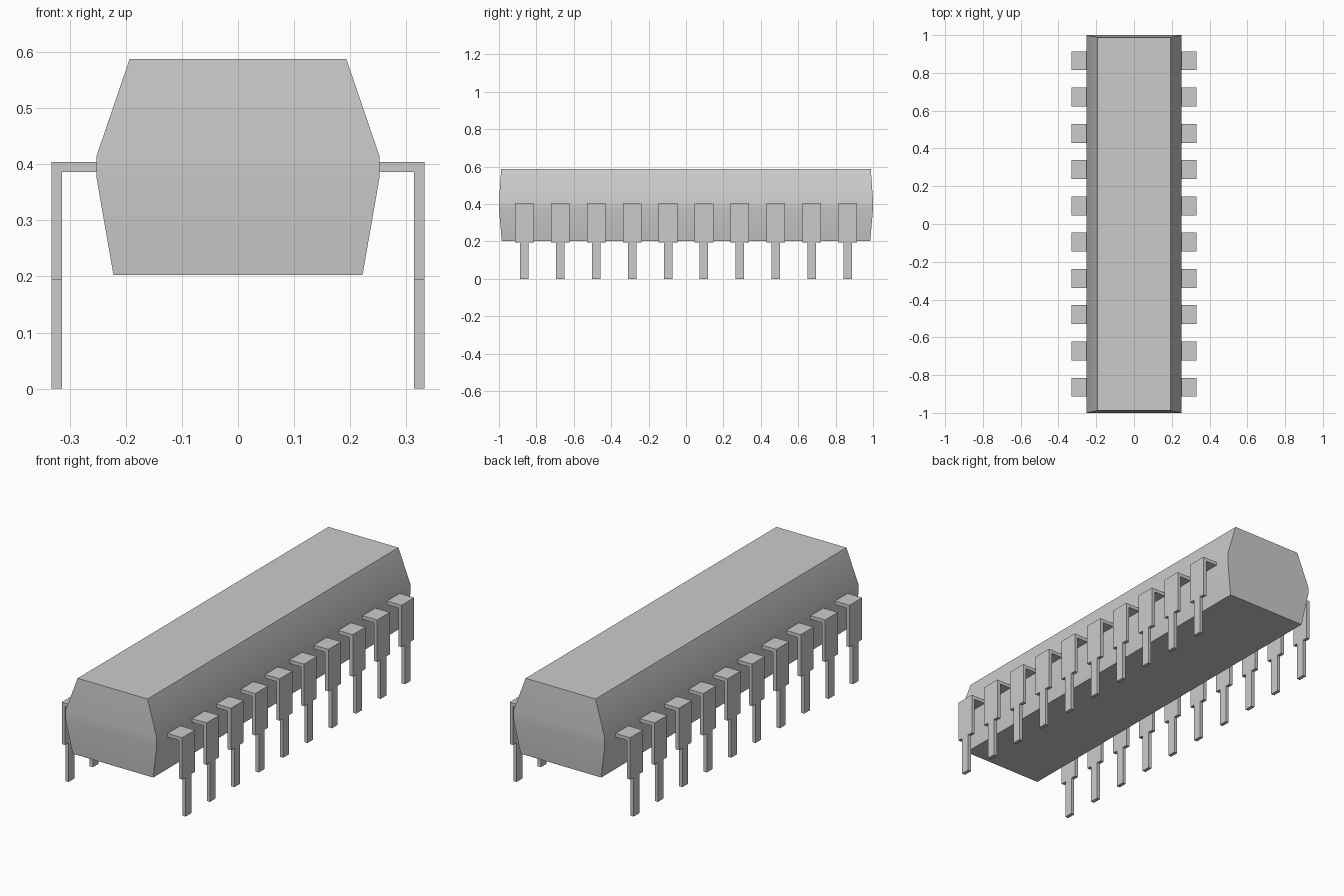
import bpy, bmesh, math
from mathutils import Vector

cube = bpy.data.objects.get("Cube")
if cube:
    bpy.data.objects.remove(cube, do_unlink=True)

# One grey for body and pins
grey = bpy.data.materials.new("plain grey")
grey.use_nodes = True
colour = (0.6, 0.6, 0.6, 1)
grey.diffuse_color = colour
grey.node_tree.nodes["Principled BSDF"].inputs["Base Color"].default_value = colour


def to_mesh(bm, name):
    bmesh.ops.recalc_face_normals(bm, faces=bm.faces)
    mesh = bpy.data.meshes.new(name)
    bm.to_mesh(mesh)
    bm.free()
    mesh.materials.append(grey)
    return mesh


def add_object(name, mesh, location=(0, 0, 0), turn=0):
    ob = bpy.data.objects.new(name, mesh)
    ob.location = location
    ob.rotation_euler.z = turn
    bpy.context.collection.objects.link(ob)
    return ob


# Body: stacked rectangles (half width, half length, height)
bm = bmesh.new()
rings = []
for hx, hy, z in ((0.222, 0.985, 0.203), (0.252, 1.0, 0.375),
                  (0.252, 1.0, 0.415), (0.193, 0.988, 0.588)):
    rings.append([bm.verts.new((sx * hx, sy * hy, z))
                  for sx, sy in ((-1, -1), (1, -1), (1, 1), (-1, 1))])
bm.faces.new(rings[0])
bm.faces.new(rings[-1])
for low, high in zip(rings, rings[1:]):
    for i in range(4):
        j = (i + 1) % 4
        bm.faces.new((low[i], low[j], high[j], high[i]))
body = add_object("chip_body", to_mesh(bm, "chip_body"))
bpy.context.view_layer.objects.active = body
body.select_set(True)
bpy.ops.object.shade_smooth_by_angle(angle=math.radians(30))
body.select_set(False)

# Pin: knee block, shelf into the body, wide shoulder, narrow leg
OUTER, INNER, TOP, UNDER = 0.332, 0.314, 0.404, 0.386
WIDE, NARROW = 0.1, 0.045


def extrude(bm, direction, offset=(0, 0, 0)):
    """Extrude the furthest face along a direction; return its new vertices."""
    d = Vector(direction)
    bm.normal_update()
    face = max((f for f in bm.faces if f.normal.dot(d) > 0.9),
               key=lambda f: f.calc_center_median().dot(d))
    new = bmesh.ops.extrude_discrete_faces(bm, faces=[face])["faces"][0]
    bmesh.ops.translate(bm, verts=new.verts, vec=offset)
    return new.verts


bm = bmesh.new()
bmesh.ops.create_cube(bm, size=1)
for v in bm.verts:
    v.co.x = OUTER if v.co.x > 0 else INNER
    v.co.y *= WIDE
    v.co.z = TOP if v.co.z > 0 else UNDER
extrude(bm, (-1, 0, 0), (0.24 - INNER, 0, 0))
# Pick the knee underside, not the shelf underside
bm.normal_update()
knee = max((f for f in bm.faces if f.normal.z < -0.9),
           key=lambda f: f.calc_center_median().x)
foot = bmesh.ops.extrude_discrete_faces(bm, faces=[knee])["faces"][0]
bmesh.ops.translate(bm, verts=foot.verts, vec=(0, 0, 0.195 - UNDER))
for v in extrude(bm, (0, 0, -1)):
    v.co.y *= NARROW / WIDE
bm.normal_update()
tip = min((f for f in bm.faces if f.normal.z < -0.9
           and max(abs(v.co.y) for v in f.verts) < WIDE * 0.4),
          key=lambda f: f.calc_center_median().z)
tip = bmesh.ops.extrude_discrete_faces(bm, faces=[tip])["faces"][0]
for v in tip.verts:
    v.co.z = 0
pin_mesh = to_mesh(bm, "pin")

# Two rows of ten
COUNT, PITCH = 10, 0.192
for side, turn in (("left", 0), ("right", math.pi)):
    for i in range(COUNT):
        y = (i - (COUNT - 1) / 2) * PITCH
        add_object(f"pin_{side}_{i + 1}", pin_mesh, (0, y, 0), turn)
